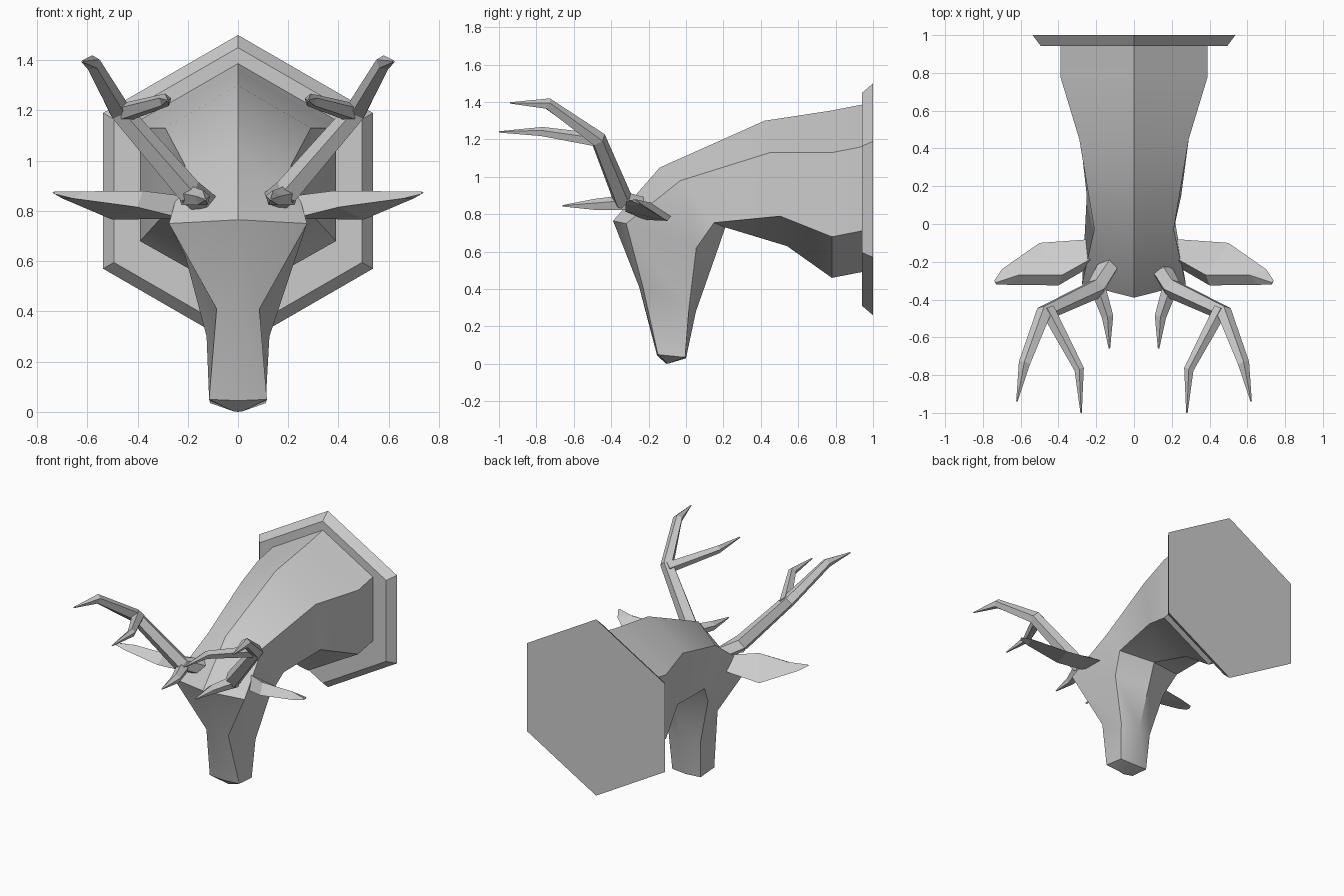
import bpy, bmesh, math
from mathutils import Vector

if "Cube" in bpy.data.objects:
    bpy.data.objects.remove(bpy.data.objects["Cube"])


def loft(name, chains, mirror=False, smooth=None):
    """Skin each chain of equal-sized rings into a capped solid."""
    bm = bmesh.new()
    for rings in chains:
        loops = [[bm.verts.new(p) for p in r] for r in rings]
        n = len(loops[0])
        for a, b in zip(loops, loops[1:]):
            for i in range(n):
                j = (i + 1) % n
                bm.faces.new((a[i], a[j], b[j], b[i]))
        for cap in (loops[0], loops[-1]):
            bm.faces.new(cap)
    bmesh.ops.recalc_face_normals(bm, faces=bm.faces)
    me = bpy.data.meshes.new(name)
    bm.to_mesh(me)
    bm.free()
    ob = bpy.data.objects.new(name, me)
    bpy.context.collection.objects.link(ob)
    if mirror:
        ob.modifiers.new("mirror", 'MIRROR').use_mirror_merge = False
    if smooth:
        bpy.ops.object.select_all(action='DESELECT')
        ob.select_set(True)
        bpy.context.view_layer.objects.active = ob
        bpy.ops.object.shade_smooth_by_angle(angle=math.radians(smooth))
    return ob


def hexagon(r, y, cz=0.88):
    return [(r * math.sin(i * math.pi / 3), y, cz + r * math.cos(i * math.pi / 3))
            for i in range(6)]


def section(top, upper, lower, bottom):
    """Six-point symmetric ring; top/bottom are (y, z), the sides (x, y, z)."""
    (ux, uy, uz), (lx, ly, lz) = upper, lower
    return [(0, *top), (ux, uy, uz), (lx, ly, lz),
            (0, *bottom), (-lx, ly, lz), (-ux, uy, uz)]


def tube(points, sides=5):
    """Rings along a path of (x, y, z, radius)."""
    pts = [Vector(p[:3]) for p in points]
    rings = []
    for i, p in enumerate(pts):
        t = (pts[min(i + 1, len(pts) - 1)] - pts[max(i - 1, 0)]).normalized()
        u = t.cross(Vector((1, 0, 0))).normalized()
        v = t.cross(u)
        rings.append([p + points[i][3] * (u * math.cos(a) + v * math.sin(a))
                      for a in (2 * math.pi * k / sides for k in range(sides))])
    return rings


# Wall plaque
loft("plaque", [[hexagon(0.62, 1.0), hexagon(0.57, 0.942)]])

# Neck and head, from the plaque to the muzzle
loft("neck_and_head", [[
    section((0.96, 1.39), (0.39, 0.96, 1.165), (0.39, 0.96, 0.715), (0.96, 0.495)),
    section((0.78, 1.355), (0.39, 0.78, 1.13), (0.39, 0.78, 0.68), (0.78, 0.46)),
    section((0.42, 1.30), (0.29, 0.45, 1.13), (0.29, 0.505, 0.79), (0.54, 0.63)),
    section((-0.14, 1.05), (0.21, -0.03, 0.98), (0.25, 0.15, 0.755), (0.21, 0.73)),
    section((-0.39, 0.765), (0.275, -0.32, 0.75), (0.21, 0.055, 0.62), (0.155, 0.57)),
    section((-0.25, 0.41), (0.085, -0.23, 0.41), (0.125, 0.016, 0.30), (0.053, 0.28)),
    section((-0.155, 0.045), (0.115, -0.15, 0.05), (0.11, -0.005, 0.035), (0, 0.03)),
    section((-0.105, 0.0), (0.02, -0.10, 0.003), (0.02, -0.09, 0.003), (-0.085, 0.005)),
]], smooth=35)

# Ears: three-sided leaf shapes
loft("ears", [[
    [(0.22, -0.08, 0.79), (0.22, -0.18, 0.86), (0.22, -0.22, 0.77)],
    [(0.50, -0.10, 0.765), (0.38, -0.27, 0.88), (0.40, -0.325, 0.815)],
    [(0.70, -0.24, 0.85), (0.61, -0.27, 0.878), (0.66, -0.322, 0.85)],
    [(0.74, -0.30, 0.873), (0.73, -0.31, 0.877), (0.73, -0.32, 0.867)],
]], mirror=True)

# Antlers: main beam, brow tine and two upper tines
loft("antlers", [
    tube([(0.13, -0.21, 0.83, 0.055), (0.20, -0.34, 0.88, 0.055),
          (0.475, -0.47, 1.20, 0.045), (0.58, -0.74, 1.39, 0.032),
          (0.62, -0.94, 1.395, 0.004)]),
    tube([(0.20, -0.31, 0.86, 0.045), (0.14, -0.49, 0.85, 0.032),
          (0.13, -0.66, 0.845, 0.004)]),
    tube([(0.46, -0.45, 1.19, 0.04), (0.29, -0.77, 1.24, 0.027),
          (0.28, -1.0, 1.24, 0.004)]),
], mirror=True)
